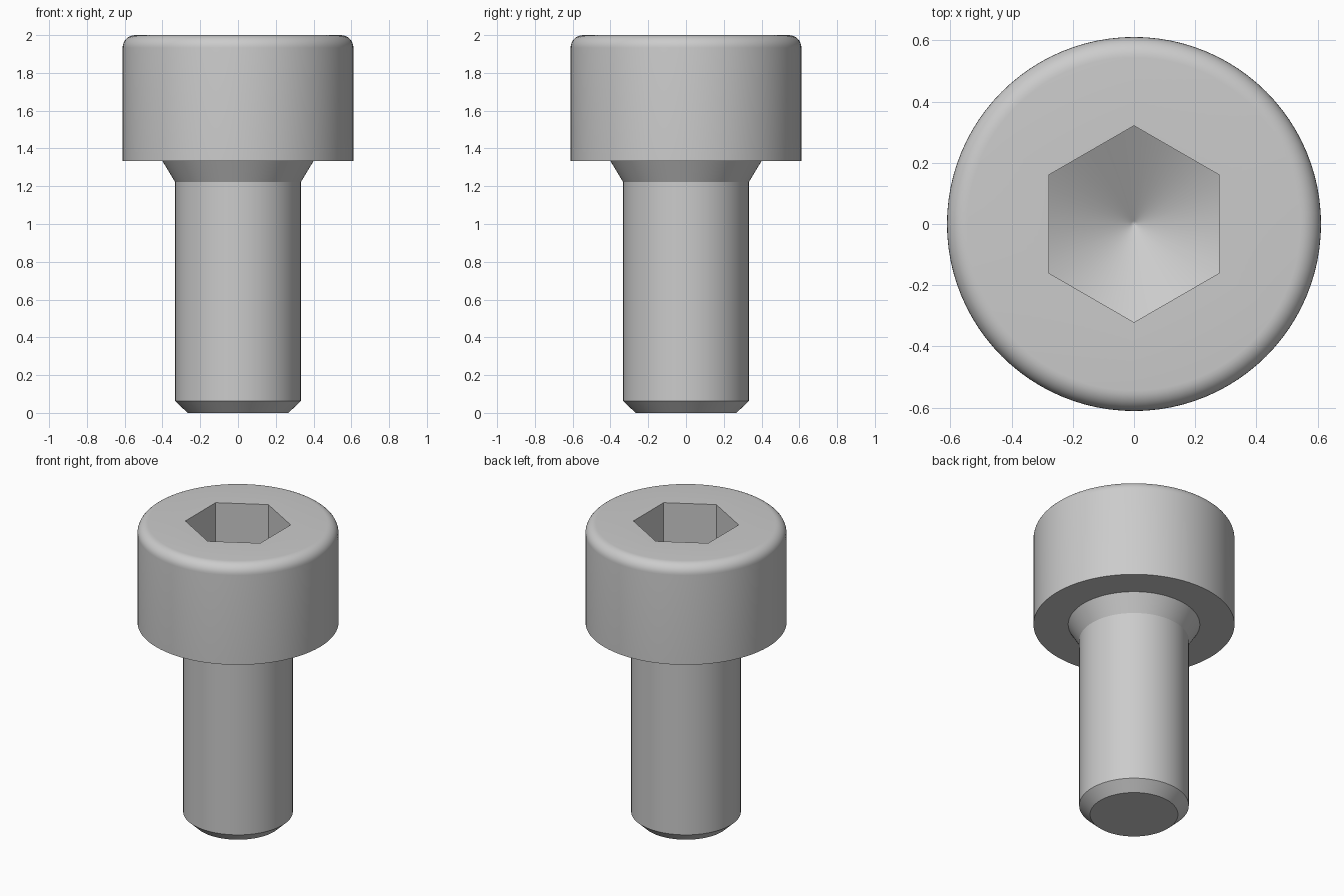
import bpy
import bmesh
from math import cos, sin, tan, pi, radians

cube = bpy.data.objects.get("Cube")
if cube:
    bpy.data.objects.remove(cube)

SEGMENTS = 96
HEAD_R, SHANK_R, TOP = 0.611, 0.333, 2.0
HEAD_BASE, FILLET = 1.333, 0.067
HEX_APOTHEM, SOCKET_DEPTH = 0.278, 0.29
HEX_CORNER = HEX_APOTHEM / cos(pi / 6)
DRILL_SLOPE = tan(radians(30))

steel = bpy.data.materials.new("steel_grey")
steel.use_nodes = True
colour = (0.6, 0.6, 0.6, 1)
steel.diffuse_color = colour
steel.node_tree.nodes["Principled BSDF"].inputs["Base Color"].default_value = colour

bm = bmesh.new()


def add_ring(radius_at, z_at):
    """Ring of vertices whose radius follows the angle and height the radius."""
    ring = []
    for i in range(SEGMENTS):
        a = 2 * pi * i / SEGMENTS
        r = radius_at(a)
        ring.append(bm.verts.new((r * cos(a), r * sin(a), z_at(r))))
    return ring


def circle(radius, z):
    return add_ring(lambda a: radius, lambda r: z)


def hex_radius(a):
    # Hexagon with corners on the y axis
    return HEX_APOTHEM / cos((a + pi / 6) % (pi / 3) - pi / 6)


def cone_height(r):
    return TOP - SOCKET_DEPTH - (HEX_CORNER - r) * DRILL_SLOPE


# Shank with end chamfer, neck taper and head
profile = [(0.267, 0), (SHANK_R, 0.063), (SHANK_R, 1.222),
           (0.4, HEAD_BASE), (HEAD_R, HEAD_BASE)]
# Rounded top edge of the head
for k in range(9):
    t = k / 8 * pi / 2
    profile.append((HEAD_R - FILLET + FILLET * cos(t), TOP - FILLET + FILLET * sin(t)))
rings = [circle(r, z) for r, z in profile]

# Hexagonal socket walls, ending where they meet the conical floor
rings.append(add_ring(hex_radius, lambda r: TOP))
rings.append(add_ring(hex_radius, cone_height))
# Small ring keeps the cone shading crisp near its tip
rings.append(circle(0.01, cone_height(0.01)))

for low, high in zip(rings, rings[1:]):
    for i in range(SEGMENTS):
        j = (i + 1) % SEGMENTS
        bm.faces.new((low[i], low[j], high[j], high[i]))

# Flat shank end and tip of the drilled cone
bm.faces.new(rings[0][::-1])
tip = bm.verts.new((0, 0, cone_height(0)))
for i in range(SEGMENTS):
    bm.faces.new((rings[-1][i], rings[-1][(i + 1) % SEGMENTS], tip))

bmesh.ops.recalc_face_normals(bm, faces=bm.faces[:])
mesh = bpy.data.meshes.new("socket_head_bolt")
bm.to_mesh(mesh)
bm.free()
mesh.materials.append(steel)

bolt = bpy.data.objects.new("socket_head_bolt", mesh)
bpy.context.collection.objects.link(bolt)
bpy.ops.object.select_all(action="DESELECT")
bolt.select_set(True)
bpy.context.view_layer.objects.active = bolt
bpy.ops.object.shade_smooth_by_angle(angle=radians(25))
